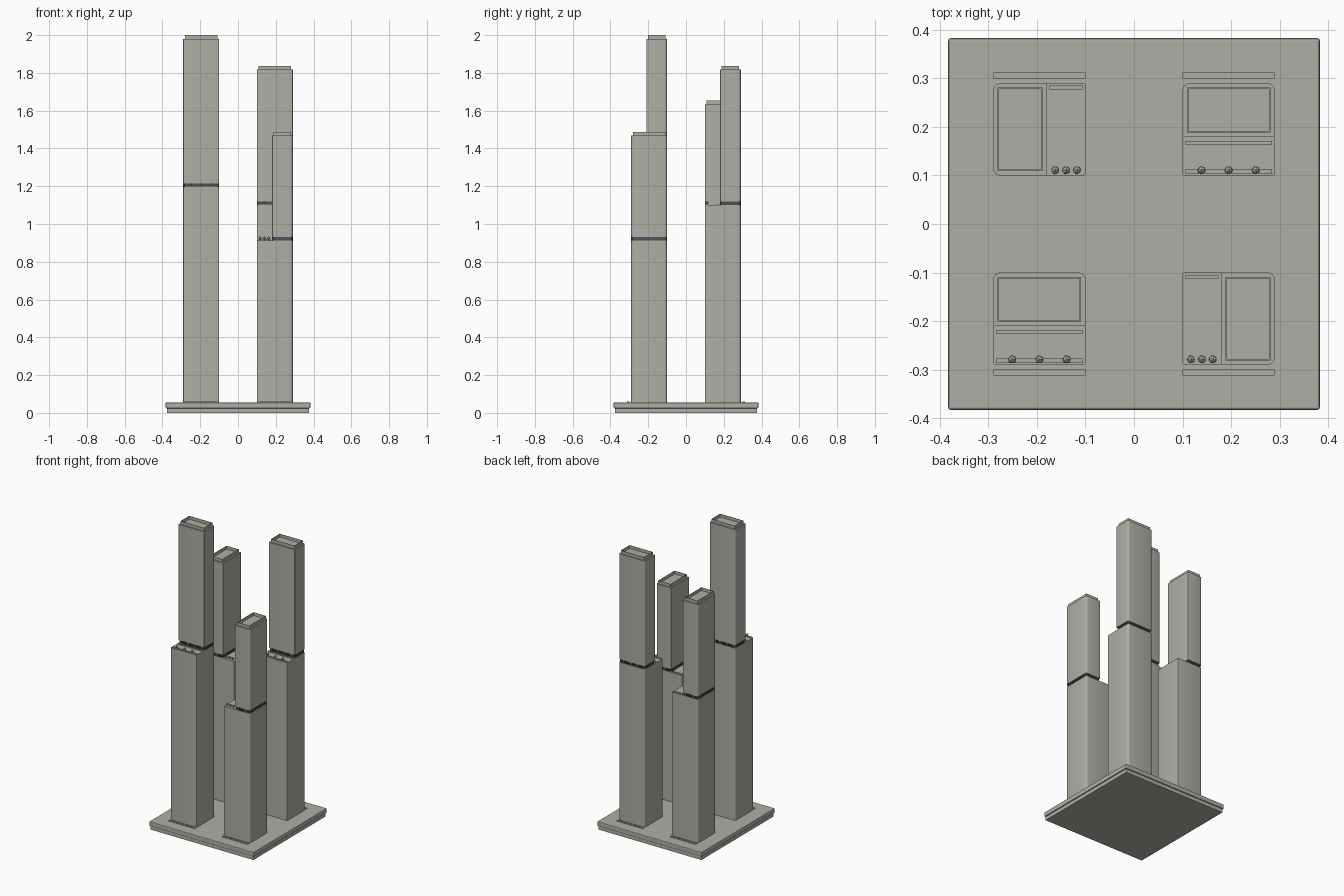
import bpy
import bmesh
import math

if "Cube" in bpy.data.objects:
    bpy.data.objects.remove(bpy.data.objects["Cube"])


def material(name, rgb):
    mat = bpy.data.materials.new(name)
    mat.diffuse_color = (*rgb, 1.0)
    mat.use_nodes = True
    mat.node_tree.nodes["Principled BSDF"].inputs["Base Color"].default_value = mat.diffuse_color
    return mat


STONE = material("warm grey", (0.43, 0.43, 0.385))
DARK = material("dark slate", (0.08, 0.085, 0.10))


def finish(bm, name, mat):
    bmesh.ops.recalc_face_normals(bm, faces=bm.faces)
    mesh = bpy.data.meshes.new(name)
    bm.to_mesh(mesh)
    bm.free()
    mesh.materials.append(mat)
    obj = bpy.data.objects.new(name, mesh)
    bpy.context.collection.objects.link(obj)
    return obj


def add_box(bm, x0, x1, y0, y1, z0, z1):
    res = bmesh.ops.create_cube(bm, size=1.0)
    for v in res["verts"]:
        v.co.x = x0 if v.co.x < 0 else x1
        v.co.y = y0 if v.co.y < 0 else y1
        v.co.z = z0 if v.co.z < 0 else z1


def box(name, *bounds, mat=STONE):
    bm = bmesh.new()
    add_box(bm, *bounds)
    return finish(bm, name, mat)


def rounded_prism(name, x0, x1, y0, y1, z0, z1, radii, mat=STONE):
    """Extruded rectangle; radii run from the +x+y corner counter-clockwise."""
    bm = bmesh.new()
    verts = []
    corners = [(x1, y1, -1, -1), (x0, y1, 1, -1), (x0, y0, 1, 1), (x1, y0, -1, 1)]
    for i, ((cx, cy, sx, sy), r) in enumerate(zip(corners, radii)):
        for k in range(5):
            a = math.pi / 2 * (i + k / 4)
            verts.append(bm.verts.new((cx + sx * r + r * math.cos(a),
                                       cy + sy * r + r * math.sin(a), z0)))
    face = bm.faces.new(verts)
    ext = bmesh.ops.extrude_face_region(bm, geom=[face])
    for v in ext["geom"]:
        if isinstance(v, bmesh.types.BMVert):
            v.co.z = z1
    # restore the underside if the extrusion consumed it
    open_edges = [e for e in bm.edges if e.is_boundary]
    if open_edges:
        bmesh.ops.holes_fill(bm, edges=open_edges)
    obj = finish(bm, name, mat)
    bpy.ops.object.select_all(action="DESELECT")
    obj.select_set(True)
    bpy.context.view_layer.objects.active = obj
    bpy.ops.object.shade_smooth_by_angle(angle=math.radians(40))
    return obj


def parapet(name, x0, x1, y0, y1, z0, z1, t=0.003):
    bm = bmesh.new()
    add_box(bm, x0, x1, y0, y0 + t, z0, z1)
    add_box(bm, x0, x1, y1 - t, y1, z0, z1)
    add_box(bm, x0, x0 + t, y0 + t, y1 - t, z0, z1)
    add_box(bm, x1 - t, x1, y0 + t, y1 - t, z0, z1)
    finish(bm, name, STONE)


def louvre_fins(name, x0, x1, y0, y1, z0, z1):
    """Row of small fins around the recessed floor."""
    bm = bmesh.new()
    d = 0.005
    for a0, a1, along_x in ((x0, x1, True), (y0, y1, False)):
        n = round((a1 - a0 - 0.03) / 0.008)
        for i in range(n + 1):
            c = a0 + 0.015 + (a1 - a0 - 0.03) * i / n
            for lo, hi in (((y0, y1) if along_x else (x0, x1)),):
                for p, q in ((lo, lo + d), (hi - d, hi)):
                    if along_x:
                        add_box(bm, c - 0.0015, c + 0.0015, p, q, z0, z1)
                    else:
                        add_box(bm, p, q, c - 0.0015, c + 0.0015, z0, z1)
    finish(bm, name, DARK)


def trees(name, xs, y, z):
    bm = bmesh.new()
    for x in xs:
        trunk = bmesh.ops.create_cone(bm, cap_ends=True, segments=6, radius1=0.002,
                                      radius2=0.002, depth=0.008)["verts"]
        bmesh.ops.translate(bm, verts=trunk, vec=(x, y, z + 0.004))
        crown = bmesh.ops.create_icosphere(bm, subdivisions=1, radius=0.009)["verts"]
        bmesh.ops.translate(bm, verts=crown, vec=(x, y, z + 0.013))
    finish(bm, name, STONE)


# Two-step base
box("base_plinth", -0.376, 0.376, -0.376, 0.376, 0.0, 0.026)
slab = box("base_slab", -0.383, 0.383, -0.383, 0.383, 0.024, 0.055)
bevel = slab.modifiers.new("edge", "BEVEL")
bevel.width = 0.005
bevel.segments = 2

H = 0.095     # half the tower width
DEEP = 0.11   # depth of the slim upper shaft
BIG, SMALL = 0.014, 0.004

# label, centre x, centre y, terrace height, roof height, side holding the shaft
TOWERS = [
    ("front_left", -0.195, -0.195, 1.195, 1.98, "back"),
    ("back_right", 0.195, 0.195, 1.10, 1.817, "back"),
    ("front_right", 0.195, -0.195, 0.912, 1.468, "right"),
    ("back_left", -0.195, 0.195, 1.005, 1.633, "left"),
]
ROUND = {  # rounded outer corners: ++, -+, --, +-
    "back": (BIG, BIG, SMALL, SMALL),
    "right": (BIG, SMALL, SMALL, BIG),
    "left": (SMALL, BIG, BIG, SMALL),
}

for label, cx, cy, zt, zr, side in TOWERS:
    x0, x1, y0, y1 = cx - H, cx + H, cy - H, cy + H
    radii = ROUND[side]
    rounded_prism(label + "_lower_shaft", x0, x1, y0, y1, 0.05, zt, radii)

    # Upper shaft footprint and terrace footprint
    ux0, ux1, uy0 = x0, x1, y0
    tx0, tx1, ty1 = x0, x1, y1
    if side == "back":
        uy0 = y1 - DEEP
        ty1 = uy0
    elif side == "right":
        ux0 = x1 - DEEP
        tx1 = ux0
    else:
        ux1 = x0 + DEEP
        tx0 = ux1
    zu = zt + 0.02
    rounded_prism(label + "_upper_shaft", ux0, ux1, uy0, y1, zu, zr, radii)

    # Recessed dark floor with fins between the shafts
    i = 0.005
    rounded_prism(label + "_recessed_floor", ux0 + i, ux1 - i, uy0 + i, y1 - i,
                  zt - 0.002, zu + 0.002, [max(r - i, 0.002) for r in radii], DARK)
    louvre_fins(label + "_louvre_fins", ux0 + 0.001, ux1 - 0.001,
                uy0 + 0.001, y1 - 0.001, zt, zu)

    # Open roof parapet
    p = 0.009
    parapet(label + "_roof_parapet", ux0 + p, ux1 - p, uy0 + p, y1 - p,
            zr - 0.001, zr + 0.02)

    # Terrace planter, bench and trees
    m = 0.006
    bench_y = ty1 - 0.013 if side == "back" else ty1 - 0.009
    box(label + "_terrace_bench", tx0 + m, tx1 - m, bench_y - 0.004, bench_y + 0.004,
        zt - 0.001, zt + 0.006)
    if side == "back":
        box(label + "_terrace_planter", tx0 + m, tx1 - m, y0 + 0.004, y0 + 0.013,
            zt - 0.001, zt + 0.005)
    step = 0.056 if side == "back" else 0.0225
    mid = (tx0 + tx1) / 2
    trees(label + "_terrace_trees", [mid - step, mid, mid + step], y0 + 0.011, zt)

    # Thin entrance step on the outer side
    s = math.copysign(1, cy)
    ys = sorted((cy + s * 0.105, cy + s * 0.117))
    box(label + "_entrance_step", x0, x1, ys[0], ys[1], 0.054, 0.059)
